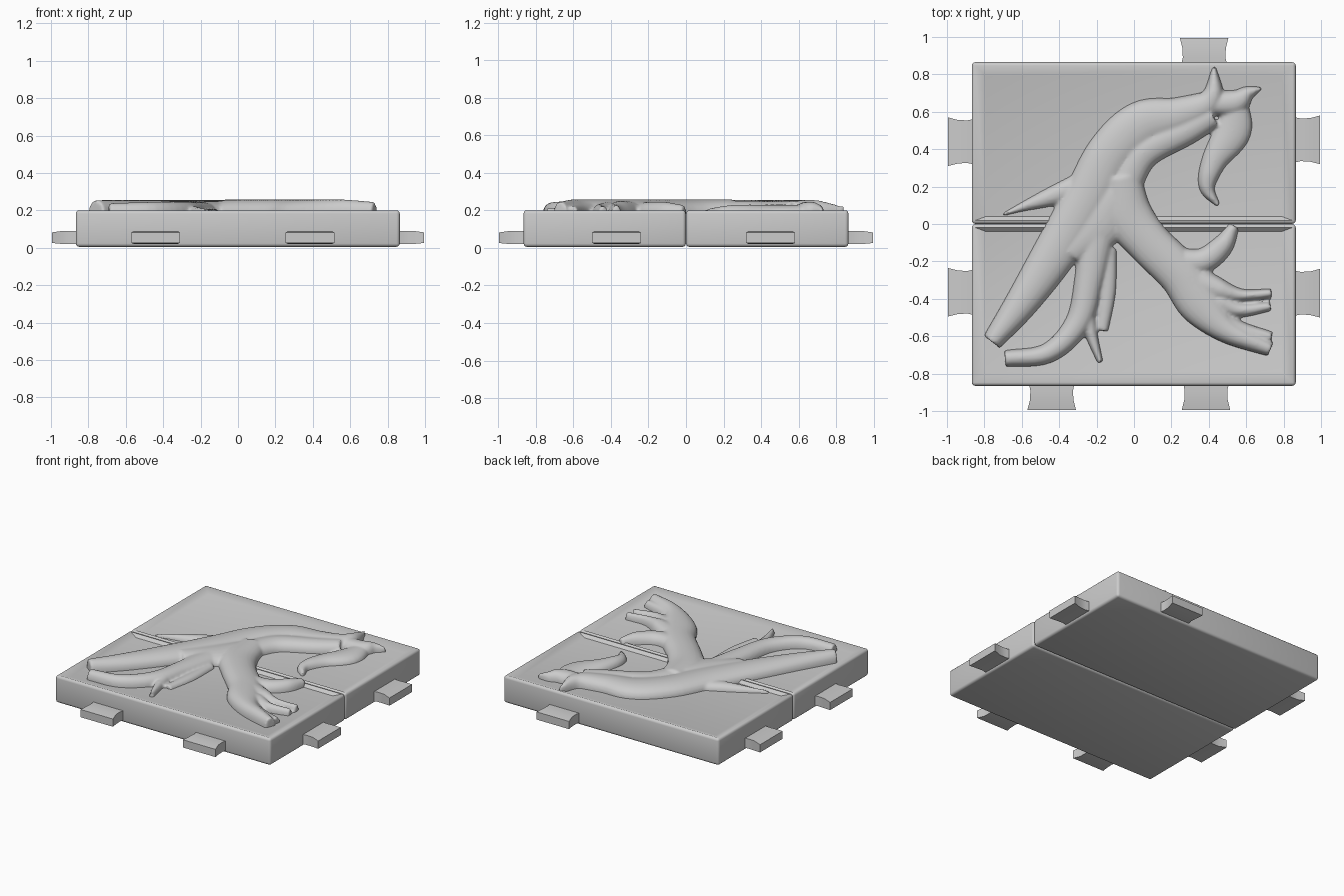
import bpy, bmesh, math
from mathutils import Vector

cube = bpy.data.objects.get("Cube")
if cube:
    bpy.data.objects.remove(cube, do_unlink=True)

# One plain grey for the whole tile
grey = bpy.data.materials.new("stone_grey")
grey.use_nodes = True
colour = (0.6, 0.6, 0.6, 1)
grey.diffuse_color = colour
grey.node_tree.nodes["Principled BSDF"].inputs["Base Color"].default_value = colour


def make_object(name, bm, angle=40):
    bmesh.ops.recalc_face_normals(bm, faces=bm.faces)
    mesh = bpy.data.meshes.new(name)
    bm.to_mesh(mesh)
    bm.free()
    mesh.materials.append(grey)
    obj = bpy.data.objects.new(name, mesh)
    bpy.context.collection.objects.link(obj)
    bpy.ops.object.select_all(action='DESELECT')
    obj.select_set(True)
    bpy.context.view_layer.objects.active = obj
    bpy.ops.object.shade_smooth_by_angle(angle=math.radians(angle))
    return obj


def add_box(bm, lo, hi):
    verts = bmesh.ops.create_cube(bm, size=1)["verts"]
    for v in verts:
        v.co = Vector((lo[i] if v.co[i] < 0 else hi[i] for i in range(3)))
    return verts


# Slab in two halves with a seam between, each with a shallow dished top
def slab_half(name, side):
    bm = bmesh.new()
    y0, y1 = sorted((0.001 * side, 0.865 * side))
    add_box(bm, (-0.867, y0, 0.005), (0.865, y1, 0.2))
    bmesh.ops.bevel(bm, geom=bm.edges[:], offset=0.018, segments=3,
                    profile=0.5, affect='EDGES', clamp_overlap=True)
    top = max(bm.faces, key=lambda f: f.calc_center_median().z * 10 + f.calc_area())
    bmesh.ops.inset_region(bm, faces=[top], thickness=0.08, depth=0)
    for v in top.verts:
        v.co.z -= 0.02
        if abs(v.co.y) < 0.3:
            v.co.y = 0.04 * side
    make_object(name, bm)


slab_half("front_slab", -1)
slab_half("back_slab", 1)


# Connector pegs with a narrow waist and flared end
def peg(name, angle, along):
    bm = bmesh.new()
    half = [(0.84, 0.125), (0.89, 0.114), (0.94, 0.116), (0.995, 0.13)]
    rings = []
    for d, w in half:
        low, high = (0.02, 0.09) if d < 0.99 else (0.026, 0.082)
        rings.append([bm.verts.new((d, s * w, z))
                      for s, z in ((-1, low), (1, low), (1, high), (-1, high))])
    for a, b in zip(rings, rings[1:]):
        for i in range(4):
            bm.faces.new((a[i], a[(i + 1) % 4], b[(i + 1) % 4], b[i]))
    bm.faces.new(rings[0])
    bm.faces.new(rings[-1])
    sharp = [e for e in bm.edges if e.calc_face_angle(0) > 1]
    bmesh.ops.bevel(bm, geom=sharp, offset=0.014, segments=3, profile=0.5, affect='EDGES')
    obj = make_object(name, bm, 50)
    obj.rotation_euler.z = angle
    obj.location = (-along * math.sin(angle), along * math.cos(angle), 0)


quarter = math.pi / 2
peg("left_back_peg", 0, 0.45)
peg("left_front_peg", 0, -0.37)
peg("right_back_peg", 2 * quarter, -0.44)
peg("right_front_peg", 2 * quarter, 0.365)
peg("front_left_peg", -quarter, 0.385)
peg("front_right_peg", -quarter, -0.44)
peg("back_left_peg", quarter, -0.375)


# Flattened root strands swept along smoothed paths of (x, y, half width)
def strand(bm, path, top):
    pts = [Vector(p) for p in path]
    pts = [2 * pts[0] - pts[1]] + pts + [2 * pts[-1] - pts[-2]]
    line = []
    for a, b, c, d in zip(pts, pts[1:], pts[2:], pts[3:]):
        for k in range(6):
            t = k / 6
            line.append(0.5 * (2 * b + (c - a) * t + (2 * a - 5 * b + 4 * c - d) * t * t
                               + (3 * b - a - 3 * c + d) * t ** 3))
    line.append(pts[-2])
    rings = []
    for i, p in enumerate(line):
        step = line[min(i + 1, len(line) - 1)] - line[max(i - 1, 0)]
        side = Vector((-step.y, step.x)).normalized()
        width = max(p.z, 0.008)
        height = (top - 0.15) * min(1, 0.6 + 7 * width)
        ring = []
        for k in range(13):
            a = math.pi * k / 12
            off = side * math.cos(a) * width
            ring.append(bm.verts.new((p.x + off.x, p.y + off.y,
                                      0.15 + height * math.sin(a) ** 0.6)))
        rings.append(ring)
    for a, b in zip(rings, rings[1:]):
        for i in range(13):
            j = (i + 1) % 13
            bm.faces.new((a[i], a[j], b[j], b[i]))
    bm.faces.new(rings[0])
    bm.faces.new(rings[-1])


roots = bmesh.new()
# Main trunk and its ridge
strand(roots, [(-.76, -.63, .055), (-.6, -.42, .09), (-.42, -.15, .12), (-.26, .12, .13),
               (-.13, .37, .13), (.04, .53, .13), (.24, .58, .1), (.41, .66, .07),
               (.43, .84, .01)], .255)
# Core joining trunk and front branch
strand(roots, [(-.35, -.15, .09), (-.18, .02, .15), (-.06, .2, .1), (.05, .38, .09),
               (.28, .5, .08), (.42, .58, .07)], .25)
# Front branch with fingers
strand(roots, [(-.06, .25, .1), (-.03, .05, .13), (.08, -.1, .12), (.25, -.27, .12),
               (.36, -.43, .12), (.5, -.57, .07), (.73, -.67, .04)], .258)
strand(roots, [(.2, -.2, .08), (.36, -.2, .07), (.47, -.12, .06), (.535, -.01, .03)], .245)
strand(roots, [(.3, -.3, .09), (.42, -.34, .07), (.57, -.38, .035), (.735, -.37, .025)], .25)
strand(roots, [(.3, -.38, .09), (.45, -.42, .06), (.57, -.46, .04), (.73, -.44, .026)], .243)
strand(roots, [(.4, -.48, .08), (.55, -.56, .05), (.735, -.605, .03)], .242)
# Lower roots
strand(roots, [(-.2, -.05, .1), (-.24, -.3, .08), (-.3, -.53, .07), (-.46, -.69, .055),
               (-.69, -.72, .045)], .247)
strand(roots, [(-.26, -.4, .05), (-.23, -.58, .035), (-.18, -.74, .016)], .235)
strand(roots, [(-.13, -.13, .04), (-.14, -.36, .045), (-.17, -.57, .035)], .215)
# Side twig
strand(roots, [(-.3, .2, .07), (-.46, .14, .05), (-.6, .09, .025), (-.7, .05, .008)], .225)
# Leaf and its pointed tip
strand(roots, [(.4, .64, .06), (.54, .65, .07), (.61, .7, .04), (.68, .725, .008)], .245)
strand(roots, [(.55, .66, .06), (.53, .5, .1), (.43, .34, .07), (.39, .2, .045),
               (.45, .1, .012)], .23)

# Merge the strands into one softened relief
relief = make_object("root_relief", roots, 60)
remesh = relief.modifiers.new("merge", 'REMESH')
remesh.mode = 'VOXEL'
remesh.voxel_size = 0.01
remesh.use_smooth_shade = True
soft = relief.modifiers.new("soften", 'SMOOTH')
soft.factor = 0.5
soft.iterations = 4
